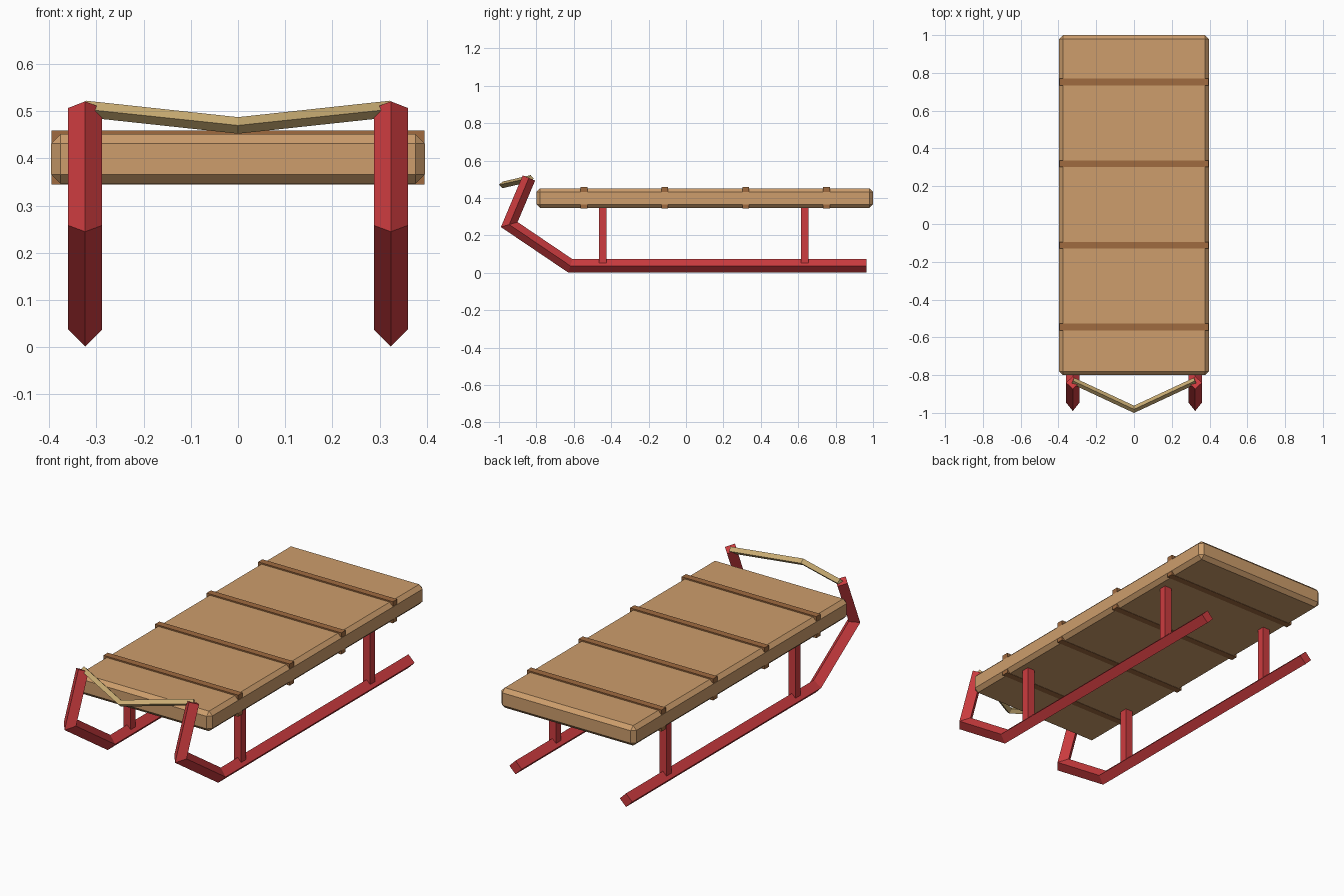
import bpy, bmesh
from mathutils import Vector

if "Cube" in bpy.data.objects:
    bpy.data.objects.remove(bpy.data.objects["Cube"], do_unlink=True)


def material(name, rgb):
    mat = bpy.data.materials.new(name)
    mat.use_nodes = True
    mat.diffuse_color = (*rgb, 1)
    mat.node_tree.nodes["Principled BSDF"].inputs["Base Color"].default_value = (*rgb, 1)
    return mat


red = material("red_paint", (0.61, 0.045, 0.05))
wood = material("light_wood", (0.61, 0.34, 0.15))
dark_wood = material("dark_wood", (0.35, 0.147, 0.051))
cord = material("cord", (0.58, 0.41, 0.17))


def finish(name, bm, mat):
    bmesh.ops.recalc_face_normals(bm, faces=bm.faces)
    mesh = bpy.data.meshes.new(name)
    bm.to_mesh(mesh)
    bm.free()
    mesh.materials.append(mat)
    obj = bpy.data.objects.new(name, mesh)
    bpy.context.collection.objects.link(obj)
    return obj


def box(name, low, high, mat, bevel=0):
    low, high = Vector(low), Vector(high)
    bm = bmesh.new()
    bmesh.ops.create_cube(bm, size=1)
    for v in bm.verts:
        v.co = (low + high) / 2 + v.co * (high - low)
    if bevel:
        bmesh.ops.bevel(bm, geom=bm.edges[:], offset=bevel, segments=1, affect='EDGES')
    return finish(name, bm, mat)


def diamond_bar(name, path, axis, radius, mat):
    """Sweep a diamond section along a path with mitred corners."""
    pts = [Vector(p) for p in path]
    steps = [(b - a).normalized() for a, b in zip(pts, pts[1:])]
    bm = bmesh.new()
    rings = []
    for i, p in enumerate(pts):
        before, after = steps[max(i - 1, 0)], steps[min(i, len(steps) - 1)]
        tangent = (before + after).normalized()
        side = Vector(axis)
        side = (side - tangent * side.dot(tangent)).normalized() * radius
        across = tangent.cross(side) / tangent.dot(before)
        rings.append([bm.verts.new(p + o) for o in (side, across, -side, -across)])
    for a, b in zip(rings, rings[1:]):
        for k in range(4):
            bm.faces.new((a[k], a[k - 1], b[k - 1], b[k]))
    bm.faces.new(rings[0])
    bm.faces.new(rings[-1])
    return finish(name, bm, mat)


# Seat board and the cross slats around it
box("seat_board", (-0.396, -0.8, 0.346), (0.396, 1.0, 0.452), wood, 0.02)
for i in range(4):
    y = -0.545 + 0.432 * i
    box(f"cross_slat_{i + 1}", (-0.395, y - 0.018, 0.3445), (0.395, y + 0.018, 0.459), dark_wood)

# Runners with upturned fronts, and their posts
for label, side in (("left", 1), ("right", -1)):
    x = 0.324 * side
    path = [(x, 0.965, 0.037), (x, -0.618, 0.037), (x, -0.945, 0.258), (x, -0.84, 0.507)]
    diamond_bar(f"{label}_runner", path, (1, 0, 0), 0.036, red)
    for place, y in (("front", -0.445), ("rear", 0.635)):
        box(f"{label}_{place}_post", (x - 0.021, y - 0.021, 0.05), (x + 0.021, y + 0.021, 0.37), red)

# Pull rope between the runner tips
diamond_bar("pull_rope", [(-0.324, -0.83, 0.505), (0, -0.981, 0.47), (0.324, -0.83, 0.505)],
            (0, 0, 1), 0.0175, cord)
